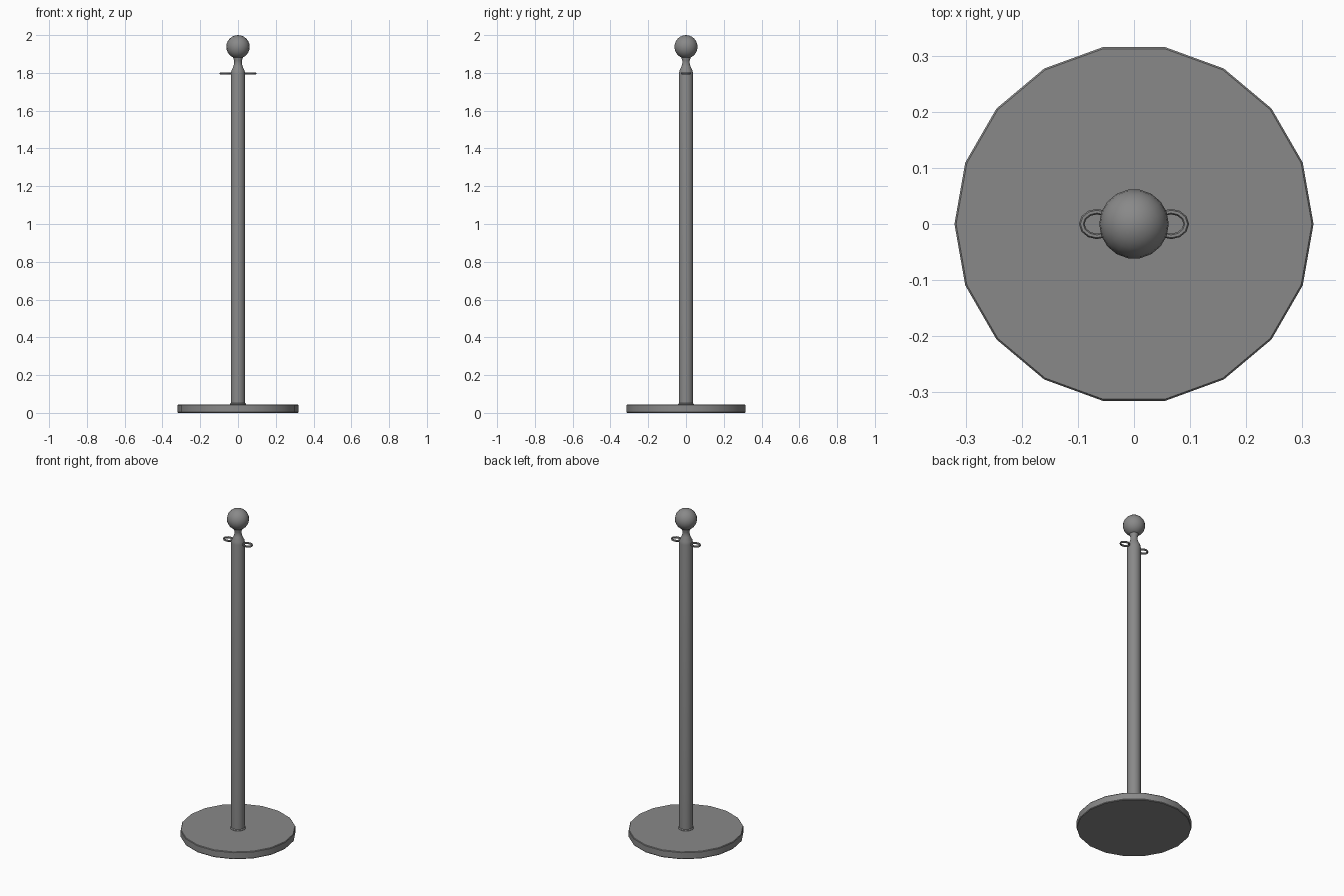
import bpy, bmesh, math

if "Cube" in bpy.data.objects:
    bpy.data.objects.remove(bpy.data.objects["Cube"])

# single grey metal
metal = bpy.data.materials.new("grey metal")
metal.diffuse_color = (0.25, 0.25, 0.25, 1)
metal.use_nodes = True
metal.node_tree.nodes["Principled BSDF"].inputs["Base Color"].default_value = metal.diffuse_color


def lathe(name, profile, sides):
    """Revolve (radius, z) points around z; radius 0 makes a pole point."""
    bm = bmesh.new()
    rings = []
    for r, z in profile:
        n = 1 if r == 0 else sides
        rings.append([bm.verts.new((r * math.cos(2 * math.pi * i / sides),
                                    r * math.sin(2 * math.pi * i / sides), z)) for i in range(n)])
    for a, b in zip(rings, rings[1:]):
        for i in range(sides):
            j = (i + 1) % sides
            vs = [a[i % len(a)], a[j % len(a)], b[j % len(b)], b[i % len(b)]]
            bm.faces.new(list(dict.fromkeys(vs)))
    return finish(name, bm)


def finish(name, bm):
    bmesh.ops.recalc_face_normals(bm, faces=bm.faces)
    me = bpy.data.meshes.new(name)
    bm.to_mesh(me)
    bm.free()
    ob = bpy.data.objects.new(name, me)
    bpy.context.collection.objects.link(ob)
    me.materials.append(metal)
    bpy.ops.object.select_all(action='DESELECT')
    ob.select_set(True)
    bpy.context.view_layer.objects.active = ob
    bpy.ops.object.shade_smooth_by_angle(angle=math.radians(35))
    return ob


# heavy round foot
lathe("base", [(0, 0), (0.317, 0), (0.32, 0.004), (0.32, 0.041), (0.317, 0.045), (0, 0.045)], 18)

# post with small foot collar and tapered neck
lathe("post", [(0, 0.04), (0.043, 0.04), (0.043, 0.047), (0.038, 0.052), (0.038, 1.795),
               (0.035, 1.812), (0.024, 1.835), (0.02, 1.85), (0.02, 1.865),
               (0.026, 1.882), (0.026, 1.90), (0, 1.90)], 18)

# ball finial
ball = [(0 if k in (0, 12) else 0.062 * math.sin(math.pi * k / 12),
         1.938 - 0.062 * math.cos(math.pi * k / 12)) for k in range(13)]
lathe("ball_finial", ball, 18)

# rope loops on both sides
for side, label in ((-1, "left"), (1, "right")):
    bm = bmesh.new()
    n, m = 12, 6
    grid = []
    for i in range(n):
        a = 2 * math.pi * i / n
        row = []
        for k in range(m):
            t = 2 * math.pi * k / m
            d = 0.005 * math.cos(t)
            row.append(bm.verts.new((side * 0.066 + (0.027 + d) * math.cos(a),
                                     (0.022 + d) * math.sin(a), 1.797 + 0.006 * math.sin(t))))
        grid.append(row)
    for i in range(n):
        for k in range(m):
            p, q = grid[i], grid[(i + 1) % n]
            bm.faces.new((p[k], q[k], q[(k + 1) % m], p[(k + 1) % m]))
    finish("rope_loop_" + label, bm)
